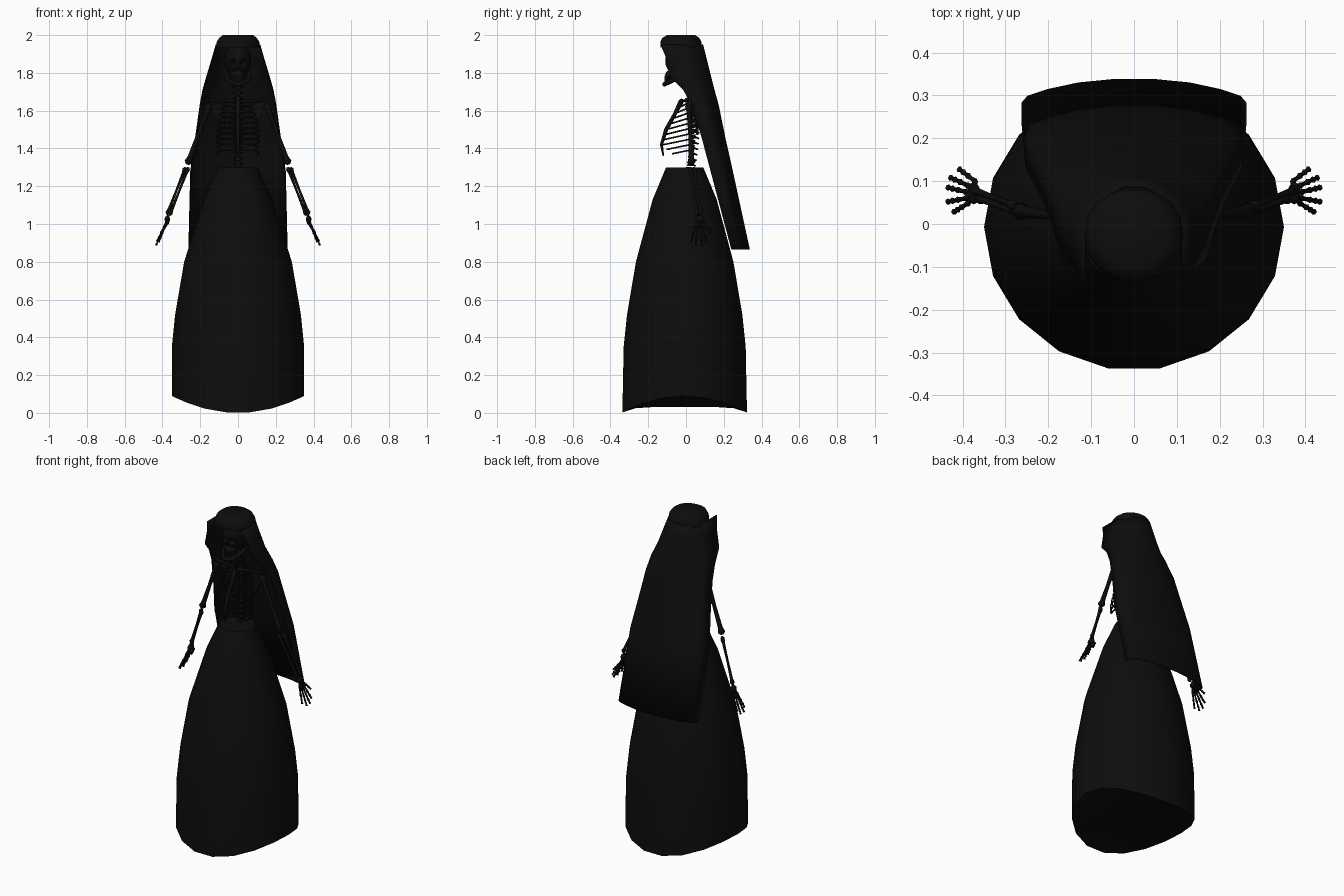
import bpy, bmesh
from math import sin, cos, pi, radians

if "Cube" in bpy.data.objects:
    bpy.data.objects.remove(bpy.data.objects["Cube"])

black = bpy.data.materials.new("soft_black")
black.use_nodes = True
color = (0.004, 0.004, 0.004, 1)
black.diffuse_color = color
bsdf = black.node_tree.nodes["Principled BSDF"]
bsdf.inputs["Base Color"].default_value = color
bsdf.inputs["Roughness"].default_value = 0.8


def add_object(name, mesh, angle=40):
    obj = bpy.data.objects.new(name, mesh)
    bpy.context.collection.objects.link(obj)
    mesh.materials.clear()
    mesh.materials.append(black)
    bpy.ops.object.select_all(action="DESELECT")
    obj.select_set(True)
    bpy.context.view_layer.objects.active = obj
    bpy.ops.object.shade_smooth_by_angle(angle=radians(angle))
    return obj


def loft(name, rings, closed=True, caps=True):
    """Skin a list of equally long point rings."""
    bm = bmesh.new()
    rows = [[bm.verts.new(p) for p in ring] for ring in rings]
    n = len(rows[0])
    for a, b in zip(rows, rows[1:]):
        for i in range(n if closed else n - 1):
            j = (i + 1) % n
            bm.faces.new((a[i], a[j], b[j], b[i]))
    if caps:
        bm.faces.new(rows[0])
        bm.faces.new(rows[-1])
    bmesh.ops.recalc_face_normals(bm, faces=bm.faces)
    mesh = bpy.data.meshes.new(name)
    bm.to_mesh(mesh)
    bm.free()
    return add_object(name, mesh)


def tubes(name, paths, sides=2):
    """Tapered round bones; each path is a list of (point, radius)."""
    curve = bpy.data.curves.new(name, "CURVE")
    curve.dimensions = "3D"
    curve.bevel_depth = 1
    curve.bevel_resolution = sides
    curve.use_fill_caps = True
    for path in paths:
        spline = curve.splines.new("POLY")
        spline.points.add(len(path) - 1)
        for pt, (co, r) in zip(spline.points, path):
            pt.co = (*co, 1)
            pt.radius = r
    temp = bpy.data.objects.new(name + "_curve", curve)
    bpy.context.collection.objects.link(temp)
    bpy.context.view_layer.update()
    mesh = bpy.data.meshes.new_from_object(
        temp.evaluated_get(bpy.context.evaluated_depsgraph_get()))
    bpy.data.objects.remove(temp)
    return add_object(name, mesh, 60)


def ball(name, center, scale, segs=20):
    bm = bmesh.new()
    bmesh.ops.create_uvsphere(bm, u_segments=segs, v_segments=segs // 2 + 2, radius=1)
    for v in bm.verts:
        v.co = [c + s * k for c, s, k in zip(center, scale, v.co)]
    mesh = bpy.data.meshes.new(name)
    bm.to_mesh(mesh)
    bm.free()
    return add_object(name, mesh)


def mix(a, b, t):
    return tuple(p + (q - p) * t for p, q in zip(a, b))


def bone(a, b, r, knob=1.7):
    """Path for a long bone with swollen ends."""
    stops = [(0, .7), (.04, knob), (.12, 1.1), (.5, .85), (.88, 1.1), (.96, knob), (1, .7)]
    return [(mix(a, b, t), r * k) for t, k in stops]


# Skirt: eighteen-sided bell whose hem rises at the sides
def oval(z, rx, ry, cy=-.007, n=18):
    return [(rx * cos(2 * pi * i / n), cy + ry * sin(2 * pi * i / n), z) for i in range(n)]


hem = [(x, y, .09 * (x / .35) ** 2) for x, y, z in oval(0, .35, .335)]
bell = [(.35, .35, .328), (.52, .333, .31), (.8, .285, .262), (1.13, .18, .172), (1.3, .105, .1)]
loft("skirt", [oval(.03, .19, .28), hem] + [oval(*level) for level in bell])

# Veil: open drape falling from the head to behind the skirt
half = [(.2, 0), (.5, .08), (.77, .24), (.95, .4), (1, .56), (1, 1)]
outline = [(-u, t) for u, t in reversed(half)] + half
drape = [  # height, half width, back y, front y
    (1.95, .115, .088, -.135), (1.88, .135, .105, -.105), (1.78, .165, .13, -.085),
    (1.71, .185, .148, -.015), (1.63, .2, .17, .03), (1.45, .225, .207, .085),
    (1.28, .25, .245, .13), (.865, .26, .335, .24)]
veil = loft("veil", [[(u * w, b + (f - b) * t, z) for u, t in outline]
                     for z, w, b, f in drape], closed=False, caps=False)
solid = veil.modifiers.new("thickness", "SOLIDIFY")
solid.thickness = .006
solid.offset = 0

# Hood: rounded crown closing the top of the veil
loft("hood", [oval(1.935, .118, .112, -.025), oval(1.965, .112, .11, -.027),
              oval(1.985, .1, .1, -.028), oval(2, .08, .075, -.025)])

# Skull with hollow sockets, cheekbones and jaw
skull = ball("skull", (0, -.02, 1.865), (.07, .09, .095), 24)
sockets = [ball(f"{n}_cutter", c, s, 12) for n, c, s in [
    ("left_eye", (.029, -.105, 1.85), (.02, .03, .02)),
    ("right_eye", (-.029, -.105, 1.85), (.02, .03, .02)),
    ("nose", (0, -.105, 1.815), (.01, .025, .017))]]
for cutter in sockets:
    cutter.hide_render = True
    cutter.hide_set(True)
    cutter.display_type = "WIRE"
    cut = skull.modifiers.new(cutter.name, "BOOLEAN")
    cut.operation = "DIFFERENCE"
    cut.object = cutter
ball("upper_jaw", (0, -.065, 1.79), (.04, .045, .03), 16)
tubes("jaw", [[((.06 * cos(a), -.02 - .093 * sin(a), 1.785 - .045 * sin(a)), .012)
               for a in [pi * i / 12 for i in range(13)]]])
tubes("teeth", [[((.034 * cos(a), -.06 - .05 * sin(a), 1.785), .006),
                 ((.034 * cos(a), -.06 - .05 * sin(a), 1.755), .006)]
                for a in [pi * i / 9 for i in range(10)]], 1)

# Spine: stacked vertebrae, each with a rear spur
for i in range(17):
    z = 1.29 + i * .029
    y = .015 + .025 * sin(pi * i / 16)
    tubes(f"vertebra_{i + 1}", [
        [((0, y, z - .011), .015), ((0, y, z), .011), ((0, y, z + .011), .015)],
        [((0, y, z), .007), ((0, y + .032, z - .012), .004)],
        [((-.028, y + .008, z), .004), ((.028, y + .008, z), .004)]])

# Rib cage: paired hoops meeting the sloping breastbone
for side, s in (("left", 1), ("right", -1)):
    ribs = []
    for i in range(10):
        t = i / 9
        z = 1.655 - .26 * t
        width = .055 + .05 * sin(pi * min(t + .12, 1) * .62)
        front = -.03 - .1 * min(1, t * 1.3)
        reach = 1 if i < 7 else .97 - .12 * (i - 6)
        path = []
        for k in range(13):
            a = pi * reach * k / 12
            path.append(((s * (.008 + width * sin(a)),
                          (.04 + front) / 2 + (.04 - front) / 2 * cos(a),
                          z - .035 * (1 - cos(a)) / 2), .0045))
        ribs.append(path)
    tubes(f"{side}_ribs", ribs, 1)
tubes("breastbone", [[((0, -.025, 1.65), .014), ((0, -.06, 1.58), .01),
                      ((0, -.105, 1.5), .011), ((0, -.13, 1.42), .008),
                      ((0, -.12, 1.36), .004)]])

# Shoulders, arms and hands, mirrored left and right
fingers = [((.371, .1, 1.005), (.408, .128, .955)), ((.388, .09, .985), (.428, .108, .91)),
           ((.392, .075, .98), (.434, .085, .887)), ((.392, .06, .98), (.434, .052, .887)),
           ((.388, .048, .985), (.42, .028, .905))]
for side, s in (("left", 1), ("right", -1)):
    def m(p):
        return (s * p[0], p[1], p[2])
    shoulder, elbow, wrist = m((.15, .015, 1.635)), m((.268, .03, 1.315)), m((.37, .07, 1.045))
    tubes(f"{side}_collarbone", [bone(m((.012, -.025, 1.65)), m((.15, .005, 1.655)), .008)])
    loft(f"{side}_shoulder_blade", [
        [m((.06, y, 1.63)), m((.15, y - .02, 1.65)), m((.14, y - .02, 1.61)), m((.075, y, 1.47))]
        for y in (.055, .067)])
    tubes(f"{side}_upper_arm", [bone(shoulder, elbow, .0125)])
    tubes(f"{side}_forearm", [
        bone(m((.262, .022, 1.3)), m((.362, .06, 1.045)), .0075),
        bone(m((.278, .042, 1.3)), m((.376, .08, 1.05)), .0075)])
    ball(f"{side}_wrist", m((.374, .072, 1.025)), (.015, .026, .018), 12)
    hand = []
    for base, tip in fingers:
        hand.append(bone(wrist, m(base), .0055, 1.4))
        joints = [mix(m(base), m(tip), t) for t in (0, .45, .75, 1)]
        hand += [bone(a, b, .0055, 1.4) for a, b in zip(joints, joints[1:])]
    tubes(f"{side}_hand", hand, 1)
